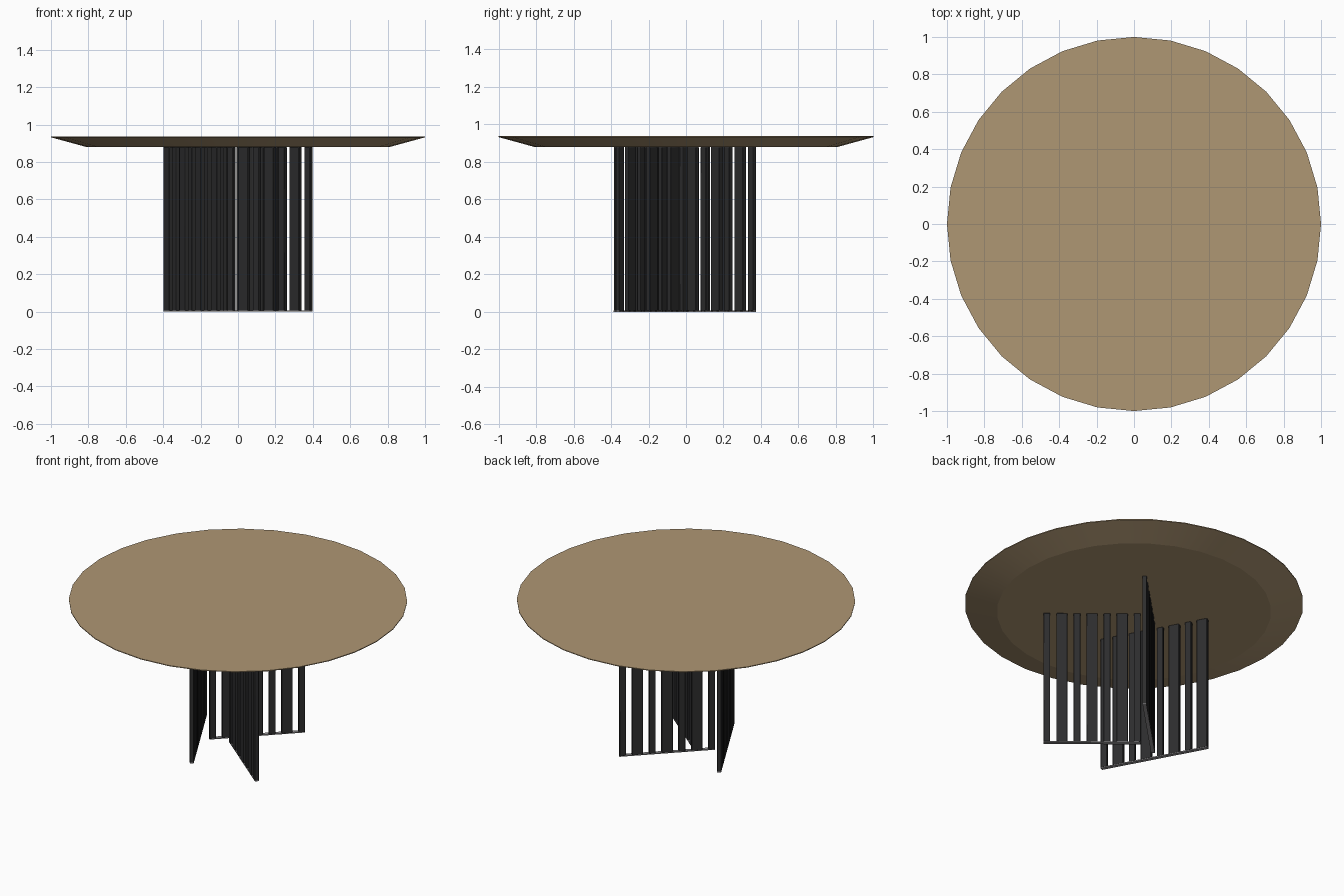
import bpy, bmesh
from math import radians
from mathutils import Matrix, Vector

cube = bpy.data.objects.get("Cube")
if cube:
    bpy.data.objects.remove(cube, do_unlink=True)


def material(name, rgb):
    mat = bpy.data.materials.new(name)
    mat.use_nodes = True
    color = (*rgb, 1.0)
    mat.diffuse_color = color
    mat.node_tree.nodes["Principled BSDF"].inputs["Base Color"].default_value = color
    return mat


WOOD = material("oak wood", (0.43, 0.31, 0.175))
BLACK = material("black slats", (0.026, 0.026, 0.027))
GREY = material("grey foot strip", (0.3, 0.29, 0.3))

TOP_Z, UNDER_Z = 0.937, 0.88
NARROW, WIDE, GAP, THICK = 0.04, 0.066, 0.036, 0.025
RAIL_H = 0.007


def make_object(name, bm, mat):
    mesh = bpy.data.meshes.new(name)
    bmesh.ops.recalc_face_normals(bm, faces=bm.faces)
    bm.to_mesh(mesh)
    bm.free()
    mesh.materials.append(mat)
    obj = bpy.data.objects.new(name, mesh)
    bpy.context.collection.objects.link(obj)
    return obj


def smooth(obj, angle):
    bpy.ops.object.select_all(action="DESELECT")
    obj.select_set(True)
    bpy.context.view_layer.objects.active = obj
    bpy.ops.object.shade_smooth_by_angle(angle=radians(angle))


def add_box(bm, x0, x1, depth, z0, z1):
    size = Matrix.Diagonal((x1 - x0, depth, z1 - z0, 1))
    place = Matrix.Translation(((x0 + x1) / 2, 0, (z0 + z1) / 2))
    bmesh.ops.create_cube(bm, size=1, matrix=place @ size)


# Round top with a thin rim and a wide undercut bevel
def tabletop(sides=32):
    bm = bmesh.new()
    rings = []
    for radius, z in ((0.81, UNDER_Z), (1.0, TOP_Z - 0.005), (1.0, TOP_Z)):
        circle = bmesh.ops.create_circle(bm, segments=sides, radius=radius,
                                         matrix=Matrix.Translation((0, 0, z)))
        rings.append(circle["verts"])
    for low, high in zip(rings, rings[1:]):
        for i in range(sides):
            j = (i + 1) % sides
            bm.faces.new((low[i], low[j], high[j], high[i]))
    bm.faces.new(rings[0])
    bm.faces.new(rings[-1])
    smooth(make_object("tabletop", bm, WOOD), 14)


# Straight screen of alternating slats standing on a thin strip
def screen(name, start, angle, count, first_wide):
    slats, x = bmesh.new(), 0.0
    for i in range(count):
        width = WIDE if (i % 2 == 0) == first_wide else NARROW
        add_box(slats, x, x + width, THICK, RAIL_H - 0.003, UNDER_Z)
        x += width + GAP
    strip = bmesh.new()
    add_box(strip, 0, x - GAP, THICK - 0.002, 0, RAIL_H)
    place = Matrix.Translation(Vector(start)) @ Matrix.Rotation(radians(angle), 4, "Z")
    for part, bm, mat in (("slats", slats, BLACK), ("foot_strip", strip, GREY)):
        obj = make_object(f"{name}_{part}", bm, mat)
        obj.matrix_world = place
        if part == "slats":
            bevel = obj.modifiers.new("soft edges", "BEVEL")
            bevel.width = 0.003
            bevel.segments = 2
            smooth(obj, 40)


tabletop()
screen("front_left_screen", (0.392, -0.365, 0), 140.5, 7, False)
screen("back_left_screen", (0.226, 0.366, 0), 225, 7, False)
screen("right_screen", (-0.389, 0.214, 0), -61.6, 8, True)
